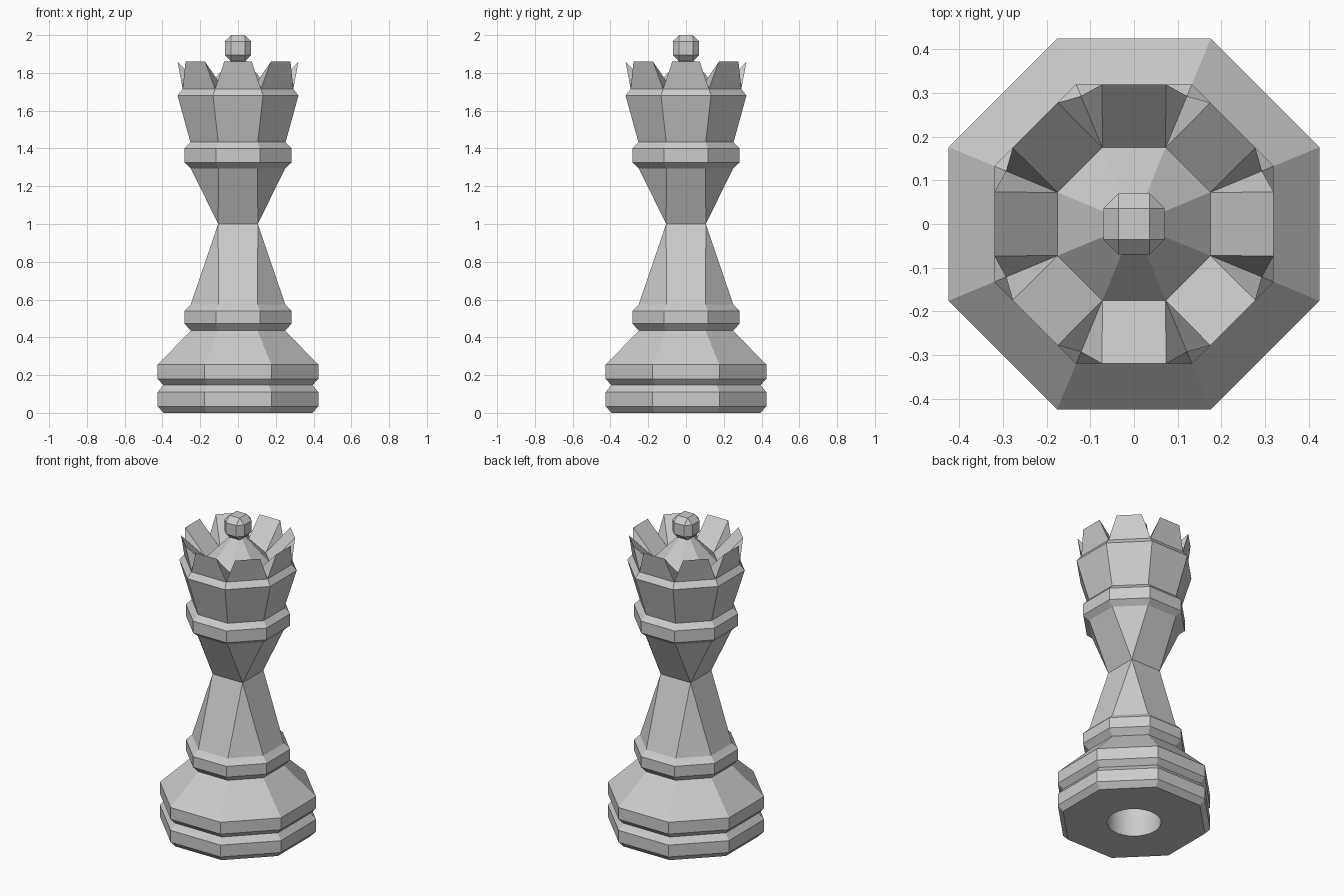
import bpy, bmesh, math
from mathutils import Vector

if "Cube" in bpy.data.objects:
    bpy.data.objects.remove(bpy.data.objects["Cube"], do_unlink=True)

grey = bpy.data.materials.new("stone_grey")
grey.use_nodes = True
GREY = (0.6, 0.6, 0.6, 1)
grey.diffuse_color = GREY
grey.node_tree.nodes["Principled BSDF"].inputs["Base Color"].default_value = GREY


def finish(bm, name):
    mesh = bpy.data.meshes.new(name)
    bm.to_mesh(mesh)
    bm.free()
    mesh.materials.append(grey)
    obj = bpy.data.objects.new(name, mesh)
    bpy.context.collection.objects.link(obj)
    return obj


def ring(bm, apothem, z, sides=8):
    """Regular ring with a flat side facing the front."""
    step = math.tau / sides
    r = apothem / math.cos(step / 2)
    return [bm.verts.new((r * math.cos((k + 0.5) * step), r * math.sin((k + 0.5) * step), z))
            for k in range(sides)]


def square_ring(bm, half, z):
    """Eight vertices gathered in pairs on the corners of a square."""
    verts = ring(bm, 1, z)
    for v in verts:
        v.co.x = math.copysign(half, v.co.x)
        v.co.y = math.copysign(half, v.co.y)
    return verts


def skin(bm, rings):
    faces = []
    for a, b in zip(rings, rings[1:]):
        n = len(a)
        for i in range(n):
            j = (i + 1) % n
            faces.append(bm.faces.new((a[i], a[j], b[j], b[i])))
    return faces


def loft(name, profile):
    bm = bmesh.new()
    skin(bm, [ring(bm, a, z) for a, z in profile])
    return finish(bm, name)


# Base: two stacked discs and a cone, with a round socket underneath
bm = bmesh.new()
base = [ring(bm, a, z) for a, z in [
    (0.395, 0), (0.425, 0.035), (0.425, 0.11), (0.395, 0.147),
    (0.425, 0.18), (0.425, 0.255), (0.25, 0.435)]]
skin(bm, base)
roof, mouth = ring(bm, 0.155, 0.4, 32), ring(bm, 0.155, 0, 32)
for f in skin(bm, [roof, mouth]):
    f.smooth = True
bm.faces.new(roof[::-1])
rims = [e for e in bm.edges if e.is_boundary and all(v.co.z < 0.001 for v in e.verts)]
bmesh.ops.triangle_fill(bm, use_beauty=True, edges=rims, normal=Vector((0, 0, -1)))
for f in bm.faces:
    if all(v.co.z < 0.001 for v in f.verts):
        f.normal_update()
        if f.normal.z > 0:
            f.normal_flip()
finish(bm, "base")

# Collars below and above the stem
loft("lower_collar", [(0.25, 0.435), (0.283, 0.472), (0.283, 0.54), (0.25, 0.575)])
loft("upper_collar", [(0.25, 1.295), (0.283, 1.325), (0.283, 1.4), (0.252, 1.433)])

# Stem: octagonal ends pinched to a square waist
bm = bmesh.new()
skin(bm, [ring(bm, 0.25, 0.575), square_ring(bm, 0.105, 1.0), ring(bm, 0.25, 1.295)])
bmesh.ops.remove_doubles(bm, verts=bm.verts[:], dist=0.0001)
finish(bm, "stem")

# Crown: flared cup, eight leaning points and a domed centre
bm = bmesh.new()
cup = [ring(bm, a, z) for a, z in [(0.252, 1.433), (0.32, 1.68), (0.293, 1.715)]]
skin(bm, cup)
outer, inner = cup[-1], ring(bm, 0.175, 1.71)
skin(bm, [inner, ring(bm, 0.03, 1.875)])
for k in range(8):
    j = (k + 1) % 8
    angle = math.tau * (k + 1) / 8
    out = Vector((math.cos(angle), math.sin(angle), 0))
    along = Vector((-out.y, out.x, 0))
    tip = out * 0.32 + Vector((0, 0, 1.86))
    t0, t1 = (bm.verts.new(tip + along * s) for s in (-0.073, 0.073))
    for face in ((outer[k], outer[j], t1, t0), (t0, t1, inner[j], inner[k]),
                 (outer[k], t0, inner[k]), (outer[j], inner[j], t1)):
        bm.faces.new(face)
finish(bm, "crown")

# Finial: chamfered cube
bm = bmesh.new()
bmesh.ops.create_cube(bm, size=0.14)
bmesh.ops.bevel(bm, geom=bm.edges[:], offset=0.034, segments=1, affect='EDGES')
finial = finish(bm, "finial")
finial.location.z = 1.93
